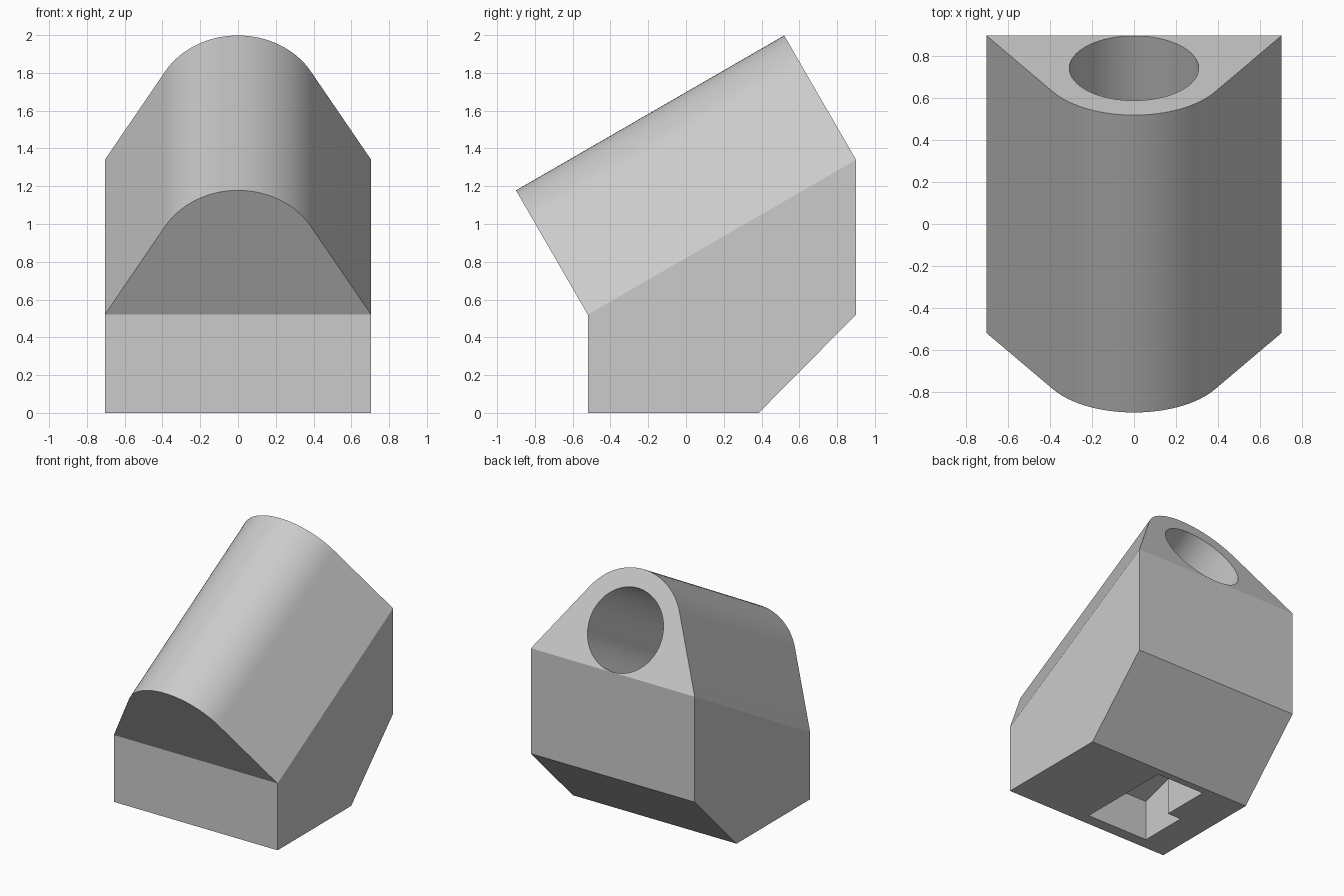
import bpy, bmesh, math
from mathutils import Vector

cube = bpy.data.objects.get("Cube")
if cube:
    bpy.data.objects.remove(cube, do_unlink=True)

grey = bpy.data.materials.new("plain_grey")
grey.use_nodes = True
colour = (0.6, 0.6, 0.6, 1)
grey.diffuse_color = colour
grey.node_tree.nodes["Principled BSDF"].inputs["Base Color"].default_value = colour

HALF = 0.705                       # half width of the block
LOW = Vector((0, -0.52, 0.52))     # front end of the sloping joint
HIGH = Vector((0, 0.9, 1.34))      # back end of the sloping joint
ALONG = HIGH - LOW
UP = Vector((0, -ALONG.z, ALONG.y)).normalized()
CENTRE, RADIUS, BORE = 0.312, 0.448, 0.309


def add_prism(bm, points, offset, closed=True):
    """Sweep a polygon by offset; an open one leaves its last side out."""
    a = [bm.verts.new(p) for p in points]
    b = [bm.verts.new(Vector(p) + offset) for p in points]
    n = len(points)
    bm.faces.new(a)
    bm.faces.new(b)
    for i in range(n if closed else n - 1):
        j = (i + 1) % n
        bm.faces.new((a[i], a[j], b[j], b[i]))


def finish(bm, name):
    bmesh.ops.remove_doubles(bm, verts=bm.verts, dist=0.0005)
    bmesh.ops.recalc_face_normals(bm, faces=bm.faces)
    mesh = bpy.data.meshes.new(name)
    bm.to_mesh(mesh)
    bm.free()
    mesh.materials.append(grey)
    obj = bpy.data.objects.new(name, mesh)
    bpy.context.collection.objects.link(obj)
    return obj


def side_profile(profile, x):
    return [Vector((x, y, z)) for y, z in profile]


# Block: chamfered base, open along the joint with the rounded top
bm = bmesh.new()
base = [(LOW.y, LOW.z), (LOW.y, 0), (0.385, 0), (HIGH.y, 0.52), (HIGH.y, HIGH.z)]
add_prism(bm, side_profile(base, -HALF), Vector((2 * HALF, 0, 0)), closed=False)

# Rounded top: sloping flanks tangent to an arc, swept along the tilt
tangent = math.acos(RADIUS / math.hypot(HALF, CENTRE)) - math.atan2(CENTRE, HALF)
section = [(HALF, 0)]
STEPS = 32
for i in range(STEPS + 1):
    t = tangent + (math.pi - 2 * tangent) * i / STEPS
    section.append((RADIUS * math.cos(t), CENTRE + RADIUS * math.sin(t)))
section.append((-HALF, 0))
add_prism(bm, [LOW + Vector((x, 0, 0)) + UP * h for x, h in section], ALONG, closed=False)
block = finish(bm, "mount_block")

# Blind round bore from the back end
bm = bmesh.new()
circle = []
for i in range(64):
    t = math.tau * i / 64
    circle.append(LOW + ALONG * 0.13 + Vector((BORE * math.cos(t), 0, 0))
                  + UP * (CENTRE + BORE * math.sin(t)))
add_prism(bm, circle, ALONG)
bore = finish(bm, "bore_cutter")


# Stepped pocket in the underside with a sloping ceiling
def pocket(name, y0, y1, x0, x1):
    def roof(y):
        return 0.31 + 0.3 * (y + 0.43)
    bm = bmesh.new()
    profile = [(y0, -0.1), (y1, -0.1), (y1, roof(y1)), (y0, roof(y0))]
    add_prism(bm, side_profile(profile, x0), Vector((x1 - x0, 0, 0)))
    return finish(bm, name)


cutters = [bore,
           pocket("wide_pocket_cutter", -0.43, -0.05, -0.47, 0.055),
           pocket("narrow_pocket_cutter", -0.2, 0.33, -0.355, 0.055)]
for cutter in cutters:
    mod = block.modifiers.new(cutter.name, 'BOOLEAN')
    mod.operation = 'DIFFERENCE'
    mod.solver = 'EXACT'
    mod.object = cutter

# Apply the cuts, drop the cutters and shade the curved faces
bpy.ops.object.select_all(action='DESELECT')
block.select_set(True)
bpy.context.view_layer.objects.active = block
for name in [m.name for m in block.modifiers]:
    bpy.ops.object.modifier_apply(modifier=name)
for cutter in cutters:
    bpy.data.objects.remove(cutter, do_unlink=True)
bpy.ops.object.shade_smooth_by_angle(angle=math.radians(25))
